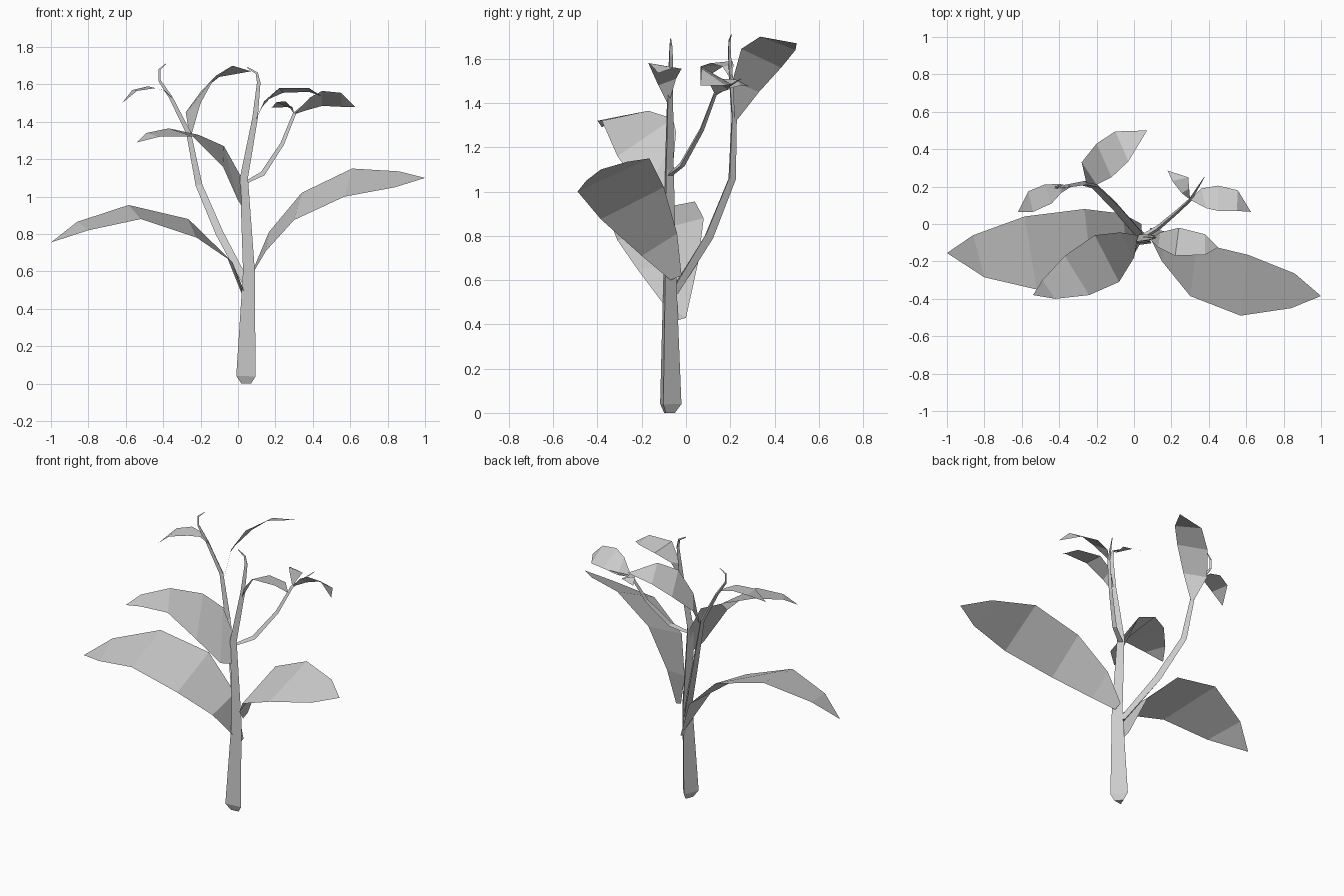
import bpy
import math
from mathutils import Vector, Quaternion

default_cube = bpy.data.objects.get("Cube")
if default_cube:
    bpy.data.objects.remove(default_cube, do_unlink=True)

# One plain grey covers the whole plant
grey = bpy.data.materials.new("plain_grey")
grey.use_nodes = True
grey.diffuse_color = (.6, .6, .6, 1)
shader = next(node for node in grey.node_tree.nodes if node.type == 'BSDF_PRINCIPLED')
shader.inputs["Base Color"].default_value = grey.diffuse_color
shader.inputs["Roughness"].default_value = .9


def add_part(name, verts, faces):
    """Make a flat-shaded mesh object in the plant colour."""
    mesh = bpy.data.meshes.new(name)
    mesh.from_pydata([tuple(v) for v in verts], [], faces)
    mesh.materials.append(grey)
    mesh.update()
    part = bpy.data.objects.new(name, mesh)
    bpy.context.scene.collection.objects.link(part)
    return part


def add_stem(name, path, sides=3, turn=math.radians(98)):
    """Sweep a tapering triangle along a path of (x, y, z, radius) points."""
    centres = [Vector(point[:3]) for point in path]
    last = len(path) - 1
    verts, faces = [], []
    for i, centre in enumerate(centres):
        direction = centres[min(i + 1, last)] - centres[max(i - 1, 0)]
        tilt = Vector((0, 0, 1)).rotation_difference(direction)
        if i == 0:
            tilt = Quaternion()
        for side in range(sides):
            angle = turn + math.tau * side / sides
            spoke = Vector((math.cos(angle), math.sin(angle), 0))
            verts.append(centre + tilt @ spoke * path[i][3])
    for ring in range(last):
        for side in range(sides):
            following = (side + 1) % sides
            low, high = ring * sides, (ring + 1) * sides
            faces.append((low + side, low + following, high + following, high + side))
    faces.append(tuple(reversed(range(sides))))
    faces.append(tuple(range(last * sides, (last + 1) * sides)))
    return add_part(name, verts, faces)


def add_leaf(name, left_edge, right_edge, tip, base=None):
    """Span a folded sheet between two edges, closed by a tip and maybe a pointed base."""
    count = len(left_edge)
    verts = list(left_edge) + list(right_edge) + [tip]
    faces = [(i, count + i, count + i + 1, i + 1) for i in range(count - 1)]
    faces.append((count - 1, count * 2 - 1, count * 2))
    if base:
        verts.append(base)
        faces.append((0, count * 2 + 1, count))
    return add_part(name, verts, faces)


# Trunk with a blunt foot, thinning into a hooked shoot
add_stem("trunk", [
    (.042, -.08, 0, .03), (.038, -.08, .04, .06), (.056, -.08, .6, .037),
    (.03, -.08, 1.1, .025), (.09, -.075, 1.42, .017), (.11, -.07, 1.61, .011),
    (.1, -.07, 1.66, .008), (.05, -.07, 1.69, .003)])

# Long branch leaning to the back, also hooked at its end
add_stem("back_branch", [
    (.04, -.06, .54, .025), (-.1, .1, .8, .025), (-.21, .205, 1.06, .021),
    (-.265, .215, 1.34, .015), (-.36, .2, 1.53, .011), (-.42, .195, 1.62, .008),
    (-.42, .195, 1.68, .006), (-.385, .205, 1.71, .002)])

# Thin branch on the left side
add_stem("left_branch", [
    (.03, -.08, 1.07, .017), (.13, -.02, 1.12, .015), (.235, .07, 1.28, .012),
    (.3, .13, 1.44, .01), (.375, .25, 1.51, .002)])

# Two large lower leaves
add_leaf(
    "lower_right_leaf",
    [(.04, 0, .43), (-.06, .055, .68), (-.265, .08, .88), (-.585, .04, .955), (-.86, -.06, .865)],
    [(.035, -.1, .49), (-.03, -.22, .65), (-.22, -.31, .78), (-.52, -.35, .88), (-.8, -.285, .82)],
    tip=(-1, -.155, .755), base=(.04, -.065, .41))
add_leaf(
    "lower_left_leaf",
    [(.085, -.07, .6), (.15, -.2, .71), (.3, -.385, .875), (.57, -.49, 1), (.84, -.45, 1.05)],
    [(.085, -.02, .62), (.165, -.04, .81), (.34, -.1, 1.02), (.61, -.165, 1.15), (.86, -.265, 1.135)],
    tip=(1, -.385, 1.1))

# Middle leaf reaching forward
add_leaf(
    "middle_leaf",
    [(.02, -.06, 1.1), (-.075, -.045, 1.27), (-.21, -.06, 1.33), (-.37, -.17, 1.365), (-.49, -.3, 1.34)],
    [(.02, -.1, .95), (0, -.18, .98), (-.08, -.31, 1.16), (-.24, -.38, 1.32), (-.42, -.4, 1.32)],
    tip=(-.54, -.38, 1.29))

# Leaf on the main shoot
add_leaf(
    "shoot_leaf",
    [(.14, -.045, 1.51), (.24, -.02, 1.555), (.38, -.055, 1.56)],
    [(.13, -.125, 1.48), (.22, -.17, 1.58), (.38, -.165, 1.58)],
    tip=(.45, -.125, 1.535), base=(.085, -.08, 1.39))

# Pair of leaves on the left branch
add_leaf(
    "left_branch_outer_leaf",
    [(.36, .19, 1.46), (.45, .205, 1.485), (.555, .18, 1.48)],
    [(.385, .085, 1.53), (.45, .07, 1.565), (.55, .07, 1.555)],
    tip=(.625, .065, 1.48), base=(.3, .13, 1.44))
add_leaf(
    "left_branch_inner_leaf",
    [(.295, .19, 1.465), (.29, .25, 1.48)],
    [(.255, .165, 1.51), (.205, .23, 1.505)],
    tip=(.18, .285, 1.475), base=(.3, .13, 1.44))

# Leaves on the back branch
add_leaf(
    "back_leaf",
    [(-.28, .33, 1.45), (-.2, .43, 1.56), (-.1, .495, 1.64)],
    [(-.2, .21, 1.5), (-.12, .25, 1.645), (-.03, .335, 1.7)],
    tip=(.07, .5, 1.67), base=(-.255, .22, 1.31))
add_leaf(
    "back_branch_small_leaf",
    [(-.4, .215, 1.57), (-.48, .21, 1.59), (-.565, .175, 1.57)],
    [(-.39, .165, 1.565), (-.44, .11, 1.58), (-.54, .065, 1.565)],
    tip=(-.62, .065, 1.5), base=(-.335, .2, 1.51))
